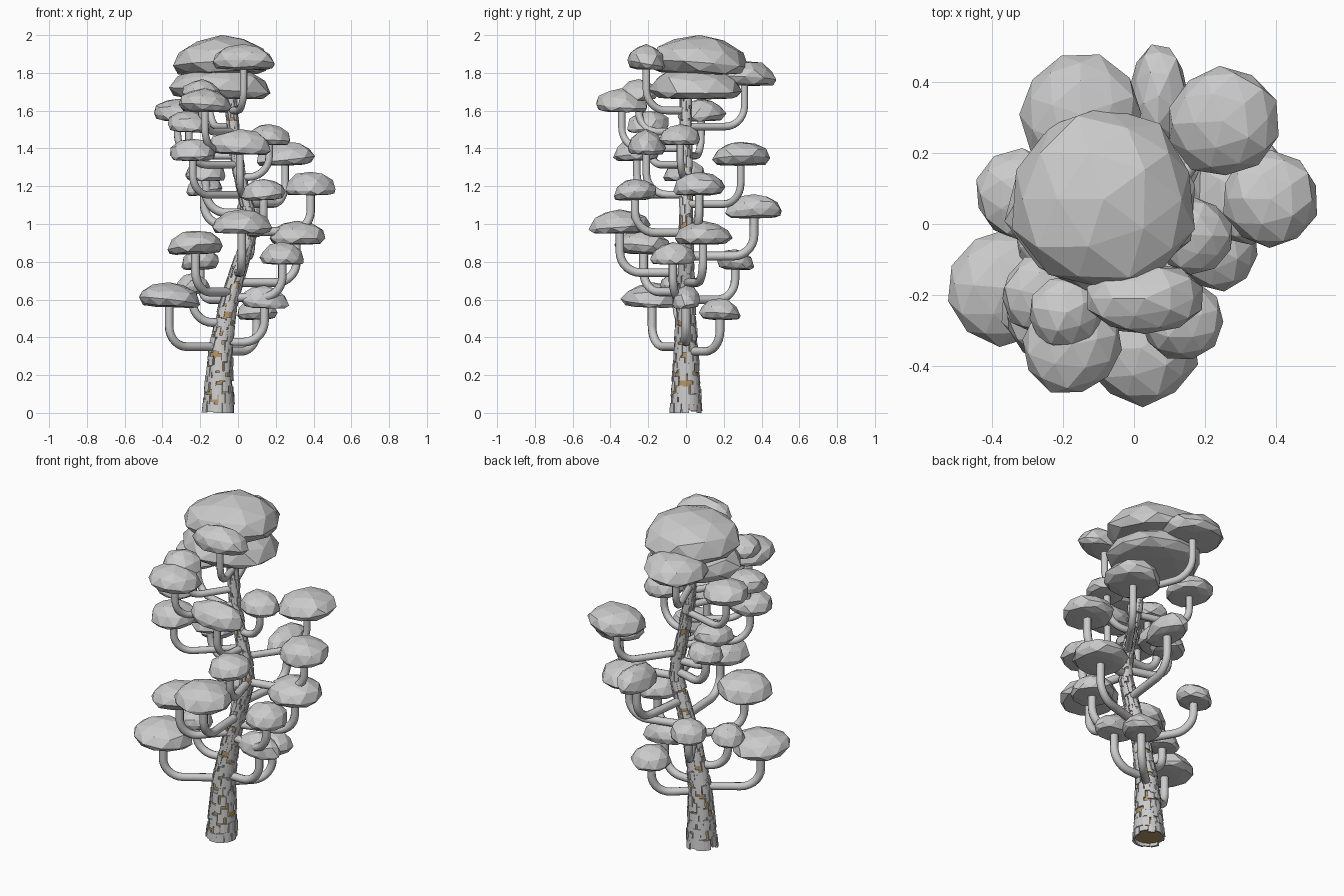
import bpy, bmesh, math, random
from mathutils import Vector

if "Cube" in bpy.data.objects:
    bpy.data.objects.remove(bpy.data.objects["Cube"])

random.seed(4)

# Sway of the trunk: height, x
SWAY = [(0, -.105), (.35, -.092), (.6, -.045), (.95, .062), (1.05, .058), (1.2, .022), (1.4, -.018), (1.8, -.05)]

# Foliage pads: x, y, radius, middle height
PADS = [
    (.03, -.21, .17, 1.885), (-.15, .31, .17, 1.8), (.25, .29, .155, 1.375), (.07, .36, .15, 1.095),
    (.385, .07, .14, 1.215), (.31, .09, .15, .955), (.235, -.07, .118, .845), (.14, 0, .125, .615),
    (.1, .18, .108, .55), (-.365, -.18, .16, .625), (-.24, -.05, .09, .685), (-.2, .26, .1, .815),
    (-.225, -.225, .15, .905), (-.175, -.34, .14, 1.655), (.02, -.35, .158, 1.015),
    (.135, -.27, .115, 1.185), (.01, -.21, .165, 1.435), (.165, -.03, .11, 1.475),
    (-.24, -.26, .125, 1.395), (-.32, .08, .128, 1.605), (-.26, -.2, .115, 1.545),
    (-.19, -.25, .105, 1.71), (-.17, -.01, .11, 1.285), (-.18, .07, .095, 1.205)]


def trunk_at(z):
    r = .027 + .056 * max(0, 1 - z / 1.8) ** 2.7
    for (z0, x0), (z1, x1) in zip(SWAY, SWAY[1:]):
        if z <= z1:
            return x0 + (x1 - x0) * (z - z0) / (z1 - z0), r
    return SWAY[-1][1], r


def on_trunk(z, a, offset):
    x, r = trunk_at(z)
    return Vector((x + (r + offset) * math.cos(a), (r + offset) * math.sin(a), z))


def finish(bm, name):
    bmesh.ops.recalc_face_normals(bm, faces=bm.faces)
    me = bpy.data.meshes.new(name)
    bm.to_mesh(me)
    bm.free()
    ob = bpy.data.objects.new(name, me)
    bpy.context.collection.objects.link(ob)
    return ob


# Trunk core, seen as tan lines between the bark plates
bm = bmesh.new()
rings = [[bm.verts.new(on_trunk(.02 + 1.75 * i / 30, math.tau * k / 14, -.003)) for k in range(14)]
         for i in range(31)]
for lo, hi in zip(rings, rings[1:]):
    for k in range(14):
        bm.faces.new((lo[k], lo[k - 1], hi[k - 1], hi[k]))
bm.faces.new(rings[0])
bm.faces.new(rings[-1])
core = finish(bm, "trunk_core")
tan = bpy.data.materials.new("tan_wood")
tan.diffuse_color = (.45, .30, .13, 1)
tan.use_nodes = True
tan.node_tree.nodes["Principled BSDF"].inputs["Base Color"].default_value = tan.diffuse_color
core.data.materials.append(tan)

# Bark: staggered rows of curved rectangular plates
bm = bmesh.new()
COUNT, ROW = 12, .052
for row in range(33):
    for k in range(COUNT):
        mid = math.tau * (k + .5 * (row % 2) + random.uniform(-.15, .15)) / COUNT
        half = math.pi / COUNT * random.uniform(.8, 1.05)
        z0 = max(.0, row * ROW + random.uniform(-.02, .02))
        z1 = z0 + ROW * random.uniform(.9, 1.2)
        lift = random.uniform(.001, .008)
        grid = [[[bm.verts.new(on_trunk(z, mid + half * s, off)) for s in (-1, 0, 1)]
                 for z in (z0, z1)] for off in (-.006, lift)]
        inn, out = grid
        for j in (0, 1):
            for g in grid:
                bm.faces.new((g[0][j], g[0][j + 1], g[1][j + 1], g[1][j]))
            for e in (0, 1):
                bm.faces.new((inn[e][j], inn[e][j + 1], out[e][j + 1], out[e][j]))
        for s in (0, 2):
            bm.faces.new((inn[0][s], inn[1][s], out[1][s], out[0][s]))
finish(bm, "bark_plates")


# Faceted pad: domed top, shallow flat underside
def pad(name, x, y, rx, ry, z0, h):
    bm = bmesh.new()
    bmesh.ops.create_icosphere(bm, subdivisions=2, radius=1)
    turn = random.uniform(0, math.tau)
    c, s = math.cos(turn), math.sin(turn)
    tilt_x, tilt_y = random.uniform(-.15, .15), random.uniform(-.15, .15)
    for v in bm.verts:
        p = v.co * random.uniform(.95, 1.06)
        px, py = p.x * c - p.y * s, p.x * s + p.y * c
        pz = p.z * .72 if p.z > 0 else max(p.z, -.6) * .42
        pz += (tilt_x * px + tilt_y * py) * (1 - abs(p.z))
        v.co = (x + rx * px, y + ry * py, z0 + h * (.26 + pz))
    finish(bm, name)


# Branch: runs out level from the trunk, then bends up into its pad
def branch(name, x, y, z_start, z_end, radius):
    start = Vector((trunk_at(z_start)[0], 0, z_start))
    corner = Vector((x, y, z_start))
    end = Vector((x, y, z_end))
    reach = corner - start
    bend = min(.11, reach.length * .7, (z_end - z_start) * .75)
    a = corner - reach.normalized() * bend
    b = corner + Vector((0, 0, bend))
    pts = [start]
    for i in range(8):
        t = i / 7 * math.pi / 2
        pts.append(corner + (a - corner) * (1 - math.sin(t)) + (b - corner) * (1 - math.cos(t)))
    pts.append(end)
    cu = bpy.data.curves.new(name, 'CURVE')
    cu.dimensions = '3D'
    cu.bevel_depth = radius
    cu.bevel_resolution = 2
    cu.use_fill_caps = True
    sp = cu.splines.new('POLY')
    sp.points.add(len(pts) - 1)
    for q, p in zip(sp.points, pts):
        q.co = (*p, 1)
    bpy.context.collection.objects.link(bpy.data.objects.new(name, cu))


# Most pads are round; a few are narrow in x or y
NARROW_Y, NARROW_X = (0, 7, 16), (3,)
for i, (x, y, r, z) in enumerate(PADS):
    h = .08 + .33 * r
    rx = r * (.55 if i in NARROW_X else 1)
    ry = r * (.6 if i in NARROW_Y else 1)
    z0 = z - h / 2
    pad(f"foliage_pad_{i + 1}", x, y, rx, ry, z0, h)
    branch(f"branch_{i + 1}", x, y, z0 - .08 - .8 * r, z0 + .4 * h, .023 if z < 1.3 else .02)

# Two stacked crown pads
pad("crown_lower", -.09, .06, .27, .25, 1.66, .18)
pad("crown_top", -.085, .07, .26, .26, 1.79, .21)
